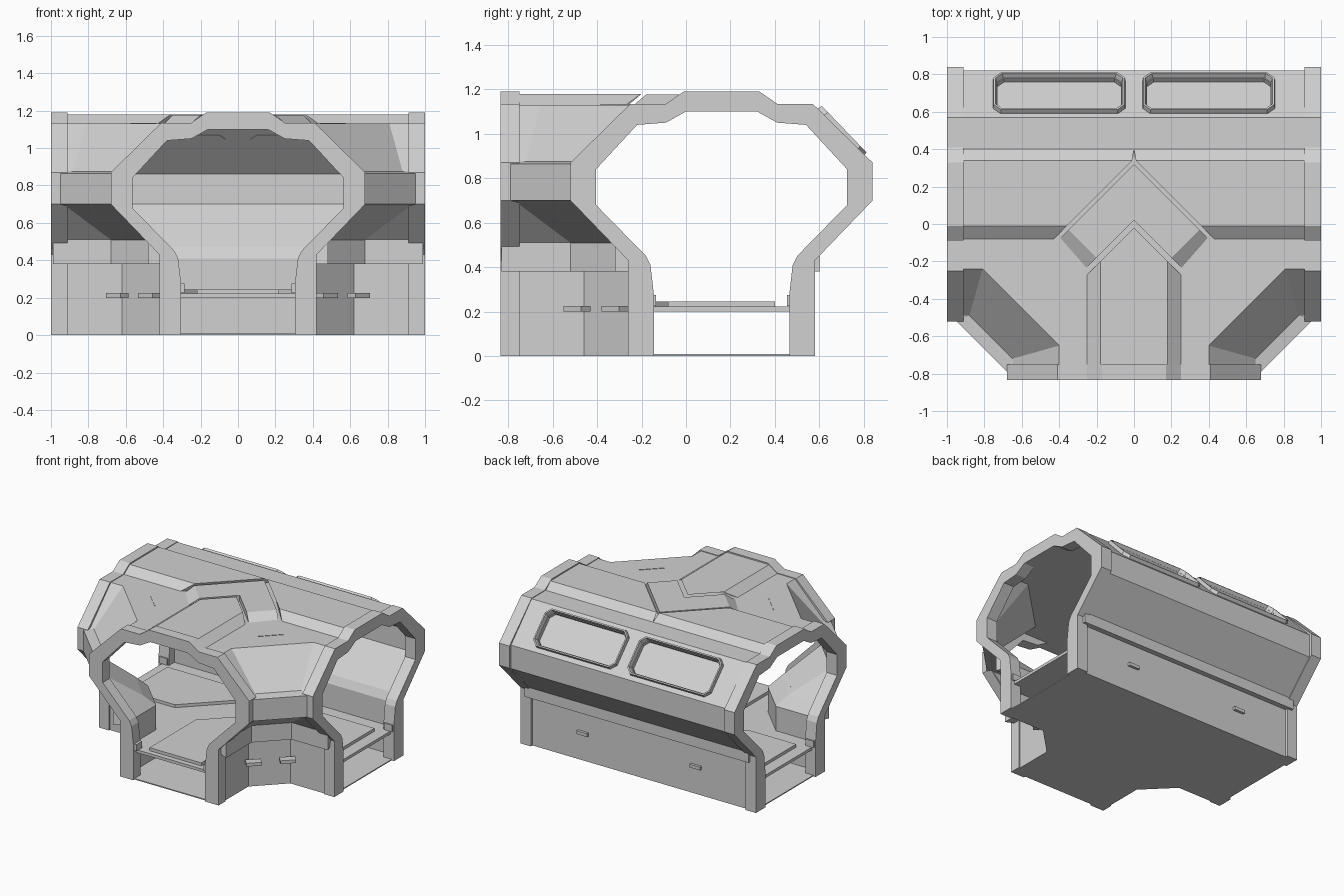
import bpy, bmesh
from mathutils import Vector, Matrix

cube = bpy.data.objects.get("Cube")
if cube:
    bpy.data.objects.remove(cube, do_unlink=True)

grey = bpy.data.materials.new("light_grey")
grey.use_nodes = True
colour = (0.64, 0.64, 0.64, 1)
grey.diffuse_color = colour
grey.node_tree.nodes["Principled BSDF"].inputs["Base Color"].default_value = colour

MID = 0.16  # y of the main passage axis


def loft(name, columns, cyclic=False):
    """Skin closed cross-sections into a solid."""
    bm = bmesh.new()
    rows = [[bm.verts.new(p) for p in col] for col in columns]
    n = len(rows[0])
    pairs = list(zip(rows, rows[1:])) + ([(rows[-1], rows[0])] if cyclic else [])
    for a, b in pairs:
        for i in range(n):
            j = (i + 1) % n
            bm.faces.new((a[i], a[j], b[j], b[i]))
    if not cyclic:
        bm.faces.new(rows[0][::-1])
        bm.faces.new(rows[-1])
    bmesh.ops.remove_doubles(bm, verts=bm.verts, dist=0.0005)
    bmesh.ops.recalc_face_normals(bm, faces=bm.faces)
    mesh = bpy.data.meshes.new(name)
    bm.to_mesh(mesh)
    bm.free()
    mesh.materials.append(grey)
    ob = bpy.data.objects.new(name, mesh)
    bpy.context.collection.objects.link(ob)
    return ob


def slab(name, outline, low, high):
    return loft(name, [[(x, y, z) for x, y in outline] for z in (low, high)])


def box(name, centre, size, angle=0):
    x, y, z = (s / 2 for s in size)
    turn = Matrix.Rotation(angle, 3, 'Z')
    pts = [(-x, -y), (x, -y), (x, y), (-x, y)]
    return loft(name, [[turn @ Vector((a, b, h)) + Vector(centre) for a, b in pts]
                       for h in (-z, z)])


def mirrored(points):
    """Add the other half of a right-hand outline."""
    return points + [(-x, y) for x, y in reversed(points) if x]


# Arched end frames of the three openings
outer = [(.42, 0), (.42, .43), (.68, .70), (.68, .87), (.41, 1.135), (.25, 1.135), (.17, 1.19)]
inner = [(.305, 0), (.305, .28), (.32, .41), (.34, .45), (.565, .68), (.565, .84),
         (.38, 1.04), (.25, 1.05), (.16, 1.10)]
arch = mirrored(outer)
arch = arch + [(-x, z) for x, z in inner] + [(x, z) for x, z in reversed(inner)]
loft("front_frame", [[(u, y, z) for u, z in arch] for y in (-.835, -.75)])
for s, side in ((1, "left"), (-1, "right")):
    loft(side + "_frame", [[(s * x, MID + u, z) for u, z in arch] for x in (.912, 1)])

# Corner walls: (distance from axis, corner cut, height, end), up the outside, down the inside
levels = [(.41, .21, 0, .96), (.41, .21, .38, .96), (.48, .2, .38, .99), (.48, .2, .51, .99),
          (.66, .26, .69, .96), (.68, .27, .70, .96), (.68, .27, .865, .96),
          (.65, .23, .875, .96), (.40, .41, 1.13, .96),
          (.37, .42, 1.10, .96), (.63, .25, .86, .96), (.63, .27, .69, .96),
          (.45, .22, .49, .96), (.38, .23, .41, .96), (.38, .23, 0, .96)]


def corner_path(d, c, end, s):
    return [(s * end, MID - d), (s * (d + c), MID - d), (s * d, MID - d - c),
            (s * d, MID - end)]


for s, side in ((1, "left"), (-1, "right")):
    paths = [[(x, y, z) for x, y in corner_path(d, c, end, s)] for d, c, z, end in levels]
    loft(side + "_corner_wall", list(zip(*paths)))

# Thin back wall with two window openings
wall = [(.56, 0), (.56, .38), (.60, .38), (.60, .46), (.82, .69), (.82, .87), (.57, 1.13),
        (.39, 1.13), (.39, 1.10), (.55, 1.10), (.78, .86), (.78, .70), (.56, .47),
        (.53, .41), (.53, 0)]
back = loft("back_wall", [[(x, y, z) for y, z in wall] for x in (-.95, .95)])
down = Vector((0, .25, -.26)).normalized()
out = Vector((0, .26, .25)).normalized()


def octagon(cx, w, h, depth, cut):
    """Window outline on the sloping back panel."""
    w, h = w / 2, h / 2
    pts = [(w, h - cut), (w - cut, h), (cut - w, h), (-w, h - cut),
           (-w, cut - h), (cut - w, -h), (w - cut, -h), (w, cut - h)]
    base = Vector((cx, .69, 1.0))
    return [base + Vector((u, 0, 0)) + down * v + out * depth for u, v in pts]


for s, side in ((1, "left"), (-1, "right")):
    cx = s * .4
    cutter = loft("window_cutter", [octagon(cx, .66, .25, n, .035) for n in (-.15, .1)])
    cutter.hide_render = True
    mod = back.modifiers.new("window", 'BOOLEAN')
    mod.operation, mod.object, mod.solver = 'DIFFERENCE', cutter, 'EXACT'
    bpy.context.view_layer.objects.active = back
    bpy.ops.object.modifier_apply(modifier=mod.name)
    bpy.data.objects.remove(cutter, do_unlink=True)
    rings = [octagon(cx, .71, .30, -.01, .04), octagon(cx, .70, .29, .03, .04),
             octagon(cx, .68, .27, .03, .035), octagon(cx, .66, .25, -.01, .035)]
    loft(side + "_window_frame", list(zip(*rings)), cyclic=True)
    loft(side + "_window_pane", [octagon(cx, .67, .26, n, .035) for n in (-.035, -.025)])

# Roof slab with raised bands, split by chevron grooves
slab("roof", mirrored([(.95, .40), (.95, -.24), (.81, -.24), (.40, -.65), (.40, -.79)]),
     1.10, 1.13)
band = [(-.08, 1.12), (-.08, 1.13), (-.01, 1.18), (.34, 1.18), (.40, 1.13), (.40, 1.12)]
for s, side in ((1, "left"), (-1, "right")):
    loft(side + "_roof_band", [[(s * max(0, .35 - y), y, z) for y, z in band],
                               [(s * .95, y, z) for y, z in band]])
    low = [(0, .32), (.40, -.08), (.26, -.24), (0, .02)]
    top = [(0, .32), (.35, -.03), (.20, -.18), (0, .02)]
    loft(side + "_chevron_roof", [[(s * x, y, z) for x, y in pts]
                                  for pts, z in ((low, 1.125), (top, 1.176))])
ridge = mirrored([(.25, 1.12), (.25, 1.13), (.18, 1.18), (0, 1.18)])
loft("front_roof_band", [[(x, -.79, z) for x, z in ridge],
                         [(x, -.02 - abs(x), z) for x, z in ridge]])

# Underside, floor and its raised tread plates
slab("underside", mirrored([(.98, .55), (.98, -.24), (.62, -.24), (.40, -.46), (.40, -.82)]),
     0, .008)
slab("floor", mirrored([(.97, .54), (.97, -.23), (.61, -.23), (.39, -.45), (.39, -.80)]),
     .20, .222)
slab("main_tread", mirrored([(.88, .40), (.88, -.08), (.48, -.08), (.33, .07), (.10, .30),
                             (0, .30)]), .22, .245)
slab("front_tread", mirrored([(.22, -.76), (.22, -.20), (0, .02)]), .22, .245)

# Small brackets on the lower walls, roof slots and foot blocks by the frames
for s, side in ((1, "left"), (-1, "right")):
    for i, (x, y) in enumerate(((.475, -.49), (.645, -.32))):
        box(f"{side}_corner_bracket_{i}", (s * x, y, .212), (.11, .06, .025), s * .785)
    box(side + "_back_bracket", (s * .48, .56, .212), (.09, .04, .025))
    box(side + "_roof_slot", (s * .505, -.315, 1.131), (.19, .006, .004), s * .785)
    box(side + "_front_foot", (s * .30, -.79, .25), (.03, .07, .05))
    for y in (-.15, .47):
        box(side + "_side_foot", (s * .955, y, .25), (.07, .03, .05))
